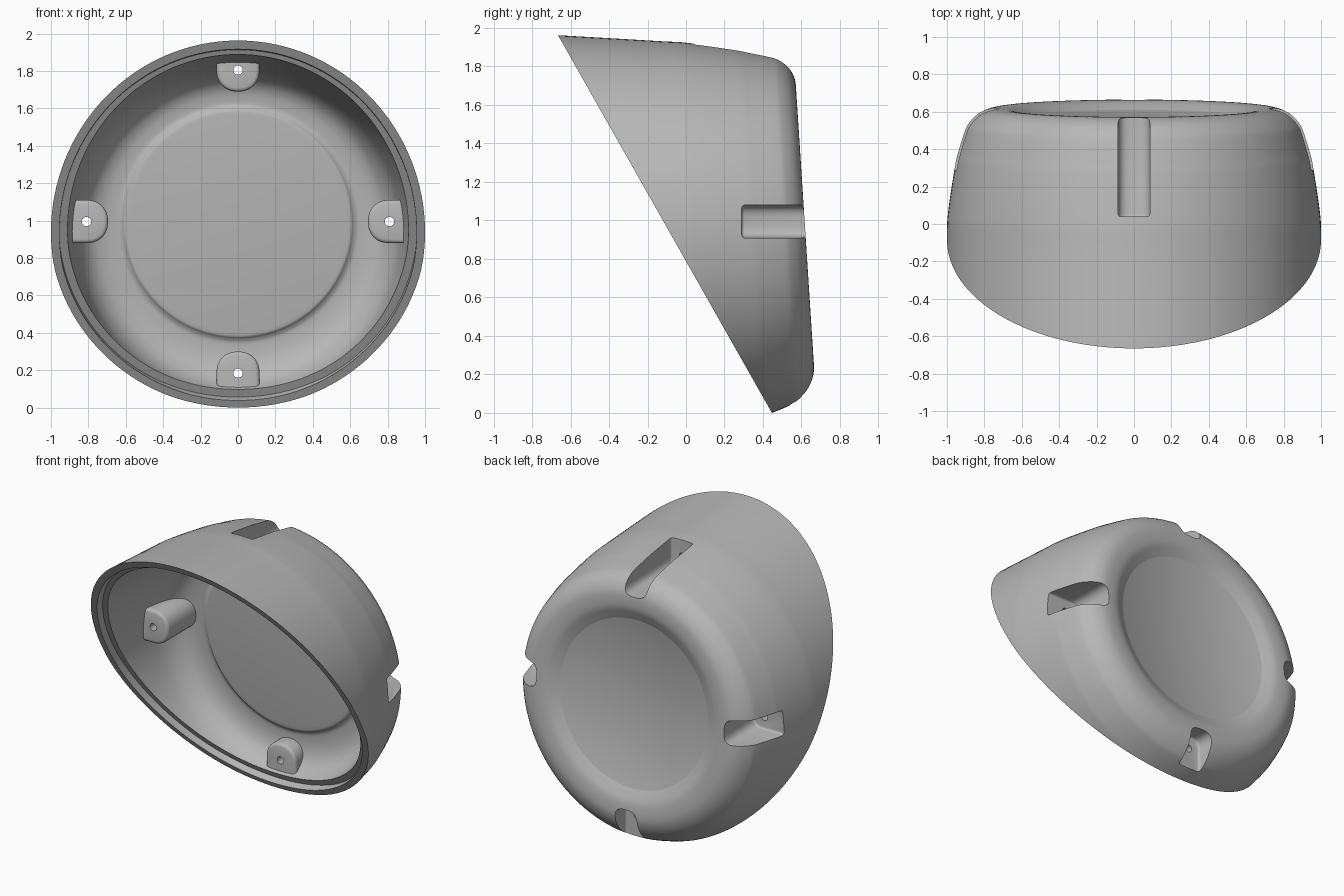
import bpy, bmesh, math
from mathutils import Vector, Matrix

cube = bpy.data.objects.get("Cube")
if cube:
    bpy.data.objects.remove(cube)

# Slightly tilted housing axis and the oblique plane of the open face
TILT = math.radians(3.7)
AXIS = Vector((0, math.cos(TILT), math.sin(TILT)))
UP = Vector((0, -math.sin(TILT), math.cos(TILT)))
CENTRE = Vector((0, 0.61, 0.955))
CUT_POINT = Vector((0, -0.67, 1.96))
CUT_NORMAL = Vector((0, -1.96, -1.11)).normalized()
SEGMENTS = 128


def make_object(name, bm):
    bmesh.ops.recalc_face_normals(bm, faces=bm.faces)
    mesh = bpy.data.meshes.new(name)
    bm.to_mesh(mesh)
    bm.free()
    obj = bpy.data.objects.new(name, mesh)
    bpy.context.collection.objects.link(obj)
    return obj


def smooth_path(points, steps=5):
    pts = [Vector(p) for p in points]
    pts = [pts[0] * 2 - pts[1]] + pts + [pts[-1] * 2 - pts[-2]]
    out = []
    for a, b, c, d in zip(pts, pts[1:], pts[2:], pts[3:]):
        for i in range(steps):
            t = i / steps
            out.append(0.5 * (2 * b + (c - a) * t + (2 * a - 5 * b + 4 * c - d) * t * t
                              + (3 * b - a - 3 * c + d) * t ** 3))
    return out + [pts[-2]]


def loft(name, profile, plane_point=None, keep_front=False):
    """Circles along the axis: (position, radius, centre rise)."""
    bm = bmesh.new()
    rings = []
    for s, r, rise in smooth_path(profile):
        ring = []
        for i in range(SEGMENTS):
            a = math.tau * i / SEGMENTS
            ring.append(bm.verts.new(CENTRE + AXIS * s + UP * (rise + r * math.sin(a))
                                     + Vector((r * math.cos(a), 0, 0))))
        rings.append(ring)
    for low, high in zip(rings, rings[1:]):
        for i in range(SEGMENTS):
            j = (i + 1) % SEGMENTS
            bm.faces.new((low[i], low[j], high[j], high[i]))
    bm.faces.new(rings[0])
    bm.faces.new(rings[-1])
    if plane_point:
        cut = bmesh.ops.bisect_plane(
            bm, geom=bm.verts[:] + bm.edges[:] + bm.faces[:], plane_co=plane_point,
            plane_no=CUT_NORMAL, clear_outer=not keep_front, clear_inner=keep_front)
        edges = [e for e in cut["geom_cut"] if isinstance(e, bmesh.types.BMEdge)]
        bmesh.ops.contextual_create(bm, geom=edges)
    return make_object(name, bm)


def u_prism(name, angle, width, start, end, soft, squareness):
    """Round-bottomed channel along y, open side pointing away from the centre."""
    bm = bmesh.new()
    out = Vector((math.cos(angle), 0, math.sin(angle)))
    side = Vector((-math.sin(angle), 0, math.cos(angle)))
    base = Vector((0, start, 1)) + out * 0.81
    outline = [base + out * 0.5 + side * width]
    for i in range(25):
        a = math.pi * i / 24
        across = math.copysign(abs(math.cos(a)) ** squareness, math.cos(a))
        deep = abs(math.sin(a)) ** squareness
        outline.append(base + side * width * across - out * width * deep)
    outline.append(base + out * 0.5 - side * width)
    face = bm.faces.new([bm.verts.new(p) for p in outline])
    front_edges = list(face.edges)
    grown = bmesh.ops.extrude_face_region(bm, geom=[face], use_keep_orig=True)
    verts = [v for v in grown["geom"] if isinstance(v, bmesh.types.BMVert)]
    bmesh.ops.translate(bm, verts=verts, vec=(0, end - start, 0))
    bmesh.ops.recalc_face_normals(bm, faces=bm.faces)
    bmesh.ops.bevel(bm, geom=front_edges, offset=soft, segments=3, profile=0.5,
                    affect='EDGES', clamp_overlap=True)
    return make_object(name, bm)


def subtract(target, cutter):
    cutter.hide_render = True
    mod = target.modifiers.new("cut", 'BOOLEAN')
    mod.operation = 'DIFFERENCE'
    mod.solver = 'EXACT'
    mod.object = cutter
    bpy.context.view_layer.objects.active = target
    bpy.ops.object.modifier_apply(modifier=mod.name)
    bpy.data.objects.remove(cutter)


# Outer dome with rounded back edge and shallow dished back
outer = [(-1.4, 1.0, 0.115), (-1.21, 1.0, 0.093), (-0.7, 1.0, 0.03), (-0.55, 0.993, 0.018),
         (-0.31, 0.957, 0.005), (-0.233, 0.939, 0.003), (-0.124, 0.905, 0.007),
         (-0.08, 0.882, 0.012), (-0.035, 0.838, 0.018), (-0.008, 0.785, 0.022),
         (0, 0.73, 0.025), (-0.006, 0.66, 0.028), (-0.028, 0.605, 0.03),
         (-0.045, 0.57, 0.03)]
housing = loft("housing", outer, CUT_POINT)

# Inner cavity with a raised round floor
inner = [(-1.7, 0.915, 0.17), (-1.21, 0.915, 0.11), (-0.7, 0.912, 0.04), (-0.55, 0.905, 0.025),
         (-0.31, 0.872, 0.012), (-0.2, 0.84, 0.012), (-0.13, 0.79, 0.018), (-0.095, 0.725, 0.03),
         (-0.085, 0.65, 0.04), (-0.093, 0.622, 0.042), (-0.106, 0.605, 0.042),
         (-0.11, 0.58, 0.042)]
cavity = loft("cavity_cutter", inner)

# Stepped seat just inside the open rim
seat = [(s, r - 0.045, rise) for s, r, rise in outer[:8]]
seat[0] = (-1.7, seat[0][1], 0.155)
rim_seat = loft("rim_seat_cutter", seat, CUT_POINT - CUT_NORMAL * 0.05, True)

# Four screw posts (angle, front end of the outer screw channel)
posts = [(0, 0.28), (math.pi, 0.28), (math.pi / 2, 0.03), (-math.pi / 2, 0.53)]
for angle, end in posts:
    subtract(cavity, u_prism("post", angle, 0.115, end - 0.07, 1.0, 0.02, 0.9))
subtract(housing, cavity)
subtract(housing, rim_seat)

# Screw channels and through holes
for angle, end in posts:
    subtract(housing, u_prism("channel_cutter", angle, 0.085, end, 1.0, 0.015, 0.65))
    bm = bmesh.new()
    spot = Vector((0.81 * math.cos(angle), end - 0.03, 1 + 0.81 * math.sin(angle)))
    bmesh.ops.create_cone(bm, cap_ends=True, segments=24, radius1=0.025, radius2=0.025,
                          depth=0.16, matrix=Matrix.Translation(spot)
                          @ Matrix.Rotation(math.pi / 2, 4, 'X'))
    subtract(housing, make_object("hole_cutter", bm))

# Stand on the floor and centre front to back
ys = [v.co.y for v in housing.data.vertices]
low = min(v.co.z for v in housing.data.vertices)
housing.data.transform(Matrix.Translation((0, -(min(ys) + max(ys)) / 2, -low)))

# Plain grey finish, smooth with sharp edges kept
grey = bpy.data.materials.new("plain_grey")
grey.use_nodes = True
colour = (0.48, 0.48, 0.48, 1)
grey.diffuse_color = colour
grey.node_tree.nodes["Principled BSDF"].inputs["Base Color"].default_value = colour
housing.data.materials.clear()
housing.data.materials.append(grey)
bpy.ops.object.select_all(action='DESELECT')
housing.select_set(True)
bpy.context.view_layer.objects.active = housing
bpy.ops.object.shade_smooth_by_angle(angle=math.radians(32))
